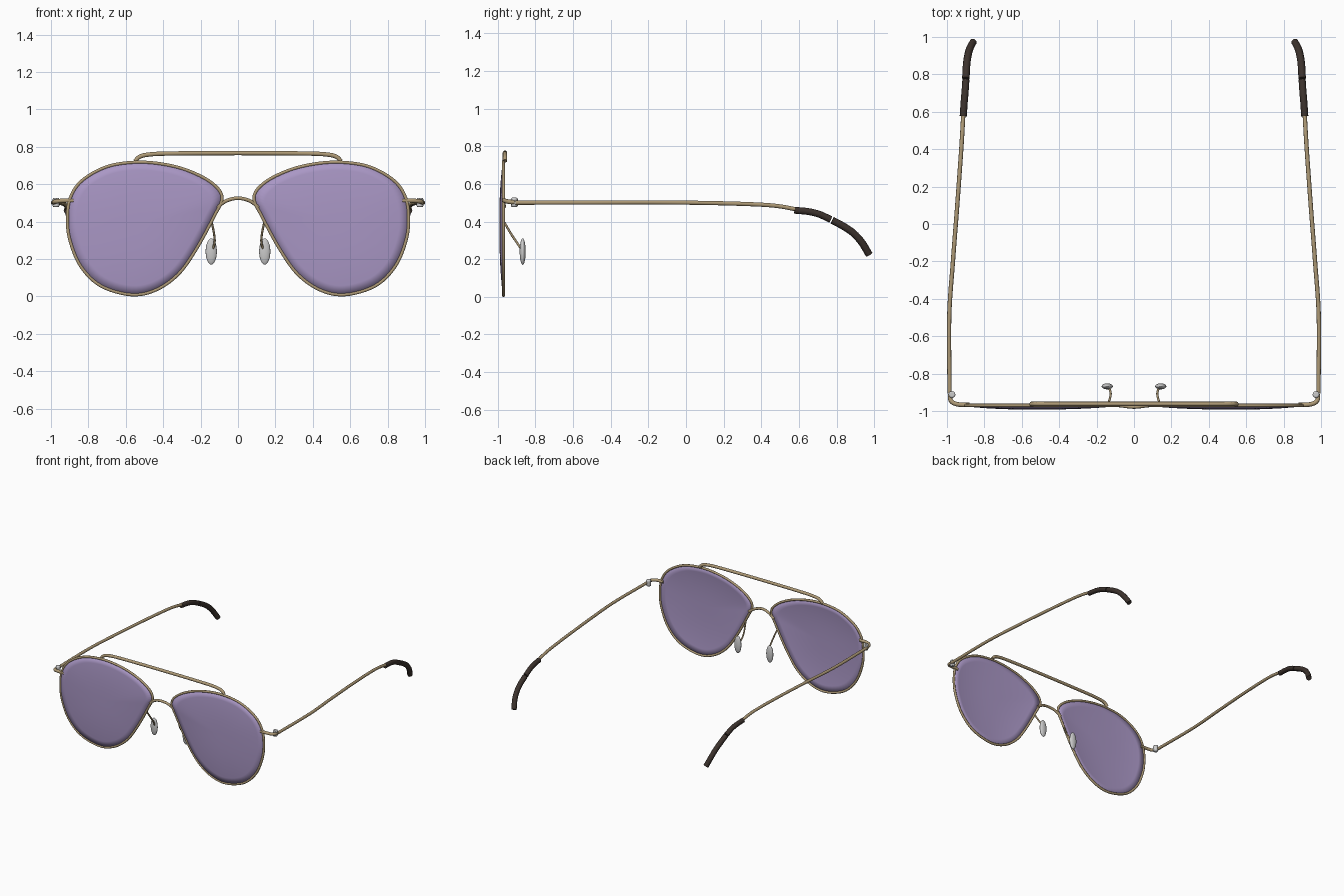
import bpy, bmesh
from mathutils import Vector

if "Cube" in bpy.data.objects:
    bpy.data.objects.remove(bpy.data.objects["Cube"])


def material(name, color):
    m = bpy.data.materials.new(name)
    m.diffuse_color = color
    m.use_nodes = True
    m.node_tree.nodes["Principled BSDF"].inputs["Base Color"].default_value = m.diffuse_color
    return m


GOLD = material("gold_metal", (0.42, 0.32, 0.18, 1))
LILAC = material("lilac_lens", (0.40, 0.31, 0.56, 0.85))
DARK = material("dark_sleeve", (0.045, 0.032, 0.026, 1))


def smooth_path(pts, closed=False, steps=8):
    """Catmull-Rom interpolation through the points."""
    p = [Vector(q) for q in pts]
    n = len(p)
    out = []
    for i in range(n if closed else n - 1):
        if closed:
            a, b, c, d = (p[(i + k) % n] for k in (-1, 0, 1, 2))
        else:
            b, c = p[i], p[i + 1]
            a = p[i - 1] if i > 0 else b * 2 - c
            d = p[i + 2] if i + 2 < n else c * 2 - b
        for k in range(steps):
            t = k / steps
            out.append(0.5 * (2 * b + (c - a) * t + (2 * a - 5 * b + 4 * c - d) * t ** 2
                              + (3 * b - a - 3 * c + d) * t ** 3))
    if not closed:
        out.append(p[-1])
    return out


def finish(obj, mat, angle=0.8):
    if mat:
        obj.data.materials.append(mat)
    bpy.ops.object.select_all(action='DESELECT')
    obj.select_set(True)
    bpy.context.view_layer.objects.active = obj
    if obj.type == 'CURVE':
        bpy.ops.object.convert(target='MESH')
    bpy.ops.object.shade_smooth_by_angle(angle=angle)


def tube(name, pts, r, mat, side=1, closed=False, steps=8):
    path = smooth_path([(x * side, y, z) for x, y, z in pts], closed, steps)
    cu = bpy.data.curves.new(name, 'CURVE')
    cu.dimensions = '3D'
    cu.bevel_depth = r
    cu.bevel_resolution = 3
    cu.use_fill_caps = True
    sp = cu.splines.new('POLY')
    sp.points.add(len(path) - 1)
    for q, v in zip(sp.points, path):
        q.co = (*v, 1)
    sp.use_cyclic_u = closed
    obj = bpy.data.objects.new(name, cu)
    bpy.context.collection.objects.link(obj)
    finish(obj, mat)


# Teardrop outline of one lens (x, z)
OUTLINE = [(.085, .53), (.145, .61), (.28, .677), (.43, .711), (.57, .716), (.71, .69),
           (.835, .618), (.897, .525), (.912, .41), (.897, .295), (.84, .16), (.733, .056),
           (.572, .009), (.44, .034), (.32, .118), (.225, .25), (.128, .428)]


def lens(name, side):
    edge = smooth_path([(x * side, -.974, z) for x, z in OUTLINE], True, 5)
    c = Vector((.53 * side, -.974, .39))
    bm = bmesh.new()
    rings, prev = 8, None
    tip = bm.verts.new(c + Vector((0, -.018, 0)))
    for k in range(1, rings + 1):
        t = k / rings
        ring = [bm.verts.new(c + (v - c) * t * .995 + Vector((0, -.018 * (1 - t ** 2.5), 0)))
                for v in edge]
        for i in range(len(ring)):
            j = (i + 1) % len(ring)
            bm.faces.new((prev[i], prev[j], ring[j], ring[i]) if prev
                         else (tip, ring[j], ring[i]))
        prev = ring
    bmesh.ops.recalc_face_normals(bm, faces=bm.faces[:])
    bm.faces.ensure_lookup_table()
    if bm.faces[0].normal.y > 0:
        bmesh.ops.reverse_faces(bm, faces=bm.faces[:])
    me = bpy.data.meshes.new(name)
    bm.to_mesh(me)
    bm.free()
    obj = bpy.data.objects.new(name, me)
    bpy.context.collection.objects.link(obj)
    sol = obj.modifiers.new("thickness", 'SOLIDIFY')
    sol.thickness = .006
    finish(obj, LILAC)


for side, tag in ((1, "right"), (-1, "left")):
    # Lens and its wire rim
    lens("lens_" + tag, side)
    tube("rim_" + tag, [(x, -.970, z) for x, z in OUTLINE], .009, GOLD, side, True, 6)

    # End piece wrapping round to the hinge
    tube("end_piece_" + tag, [(.88, -.967, .512), (.93, -.966, .512), (.965, -.957, .509),
                              (.982, -.938, .505), (.984, -.91, .502)], .012, GOLD, side)
    bpy.ops.mesh.primitive_cylinder_add(vertices=20, radius=.018, depth=.05,
                                        location=(.973 * side, -.912, .502))
    hinge = bpy.context.object
    hinge.name = "hinge_" + tag
    bev = hinge.modifiers.new("round", 'BEVEL')
    bev.width, bev.segments = .007, 2
    finish(hinge, None)

    # Temple arm
    tube("temple_" + tag, [(.986, -.905, .5), (.988, -.5, .501), (.968, -.2, .502),
                           (.945, .1, .499), (.927, .35, .492), (.918, .49, .482),
                           (.911, .62, .458)], .0115, GOLD, side)
    # Two-part ear sleeve
    tube("ear_sleeve_front_" + tag, [(.913, .577, .46), (.908, .65, .453),
                                     (.903, .71, .438), (.899, .769, .411)], .019, DARK, side)
    tube("ear_sleeve_back_" + tag, [(.899, .777, .407), (.896, .84, .373), (.89, .89, .338),
                                    (.879, .935, .288), (.86, .973, .225)], .02, DARK, side)

    # Nose pad and its arm
    tube("pad_arm_" + tag, [(.14, -.965, .395), (.128, -.93, .335), (.125, -.9, .29),
                            (.135, -.873, .25)], .006, GOLD, side)
    bpy.ops.mesh.primitive_uv_sphere_add(segments=24, ring_count=16,
                                         location=(.143 * side, -.868, .24))
    pad = bpy.context.object
    pad.name = "nose_pad_" + tag
    pad.scale = (.03, .016, .07)
    finish(pad, None)

# Bridge and brow bar
tube("bridge", [(-.112, -.966, .478), (-.06, -.972, .512), (0, -.978, .525),
                (.06, -.972, .512), (.112, -.966, .478)], .010, GOLD)
half = [(.55, -.962, .722), (.528, -.962, .745), (.48, -.962, .758), (.36, -.962, .764)]
tube("brow_bar", [(-x, y, z) for x, y, z in half] + [(0, -.962, .766)] + half[::-1], .012, GOLD)
